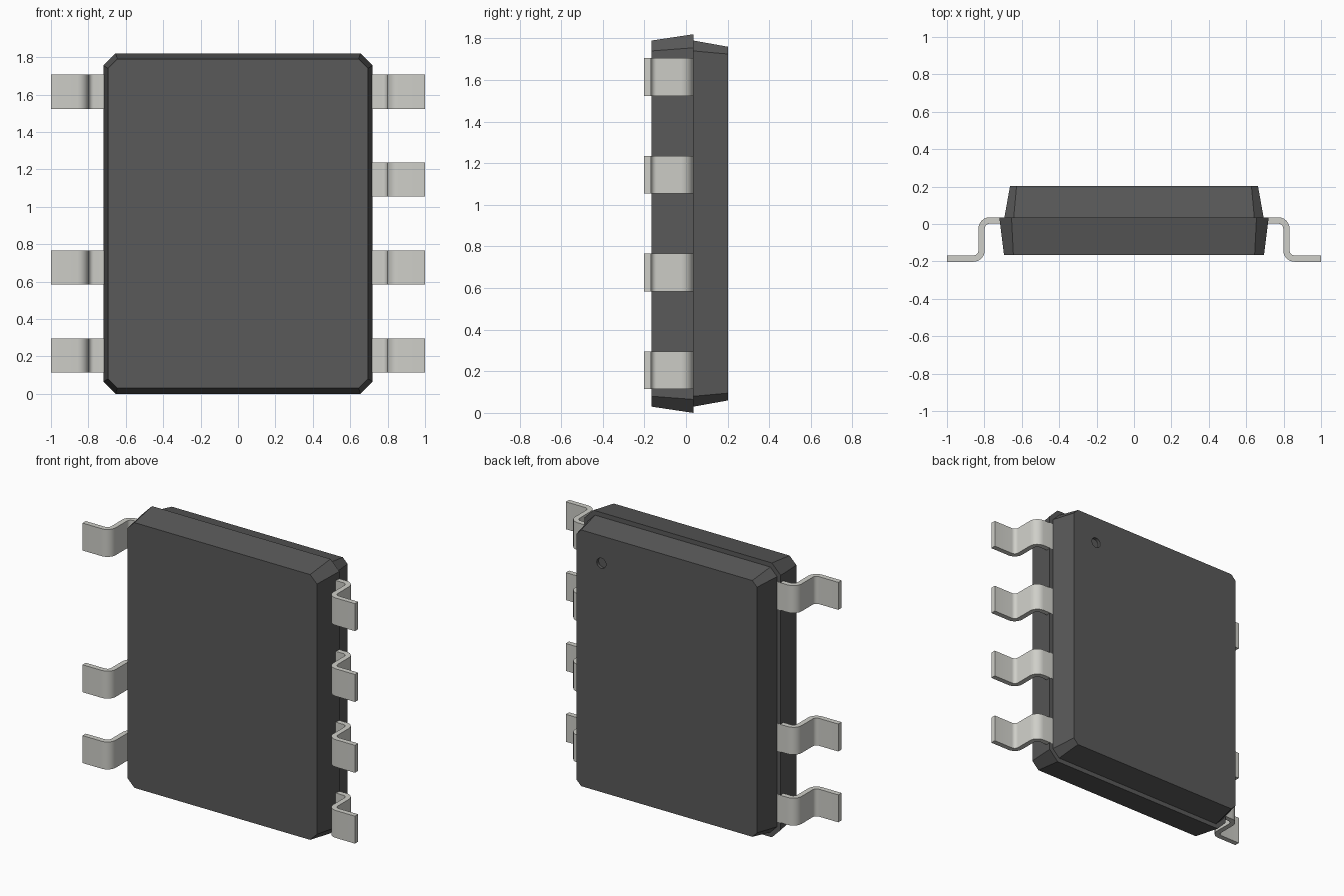
import bpy, bmesh
from math import pi, sin, cos
from mathutils import Matrix

if "Cube" in bpy.data.objects:
    bpy.data.objects.remove(bpy.data.objects["Cube"])

ZC = 0.91  # mid height of the package


def material(name, rgb):
    m = bpy.data.materials.new(name)
    m.diffuse_color = (*rgb, 1)
    m.use_nodes = True
    m.node_tree.nodes["Principled BSDF"].inputs["Base Color"].default_value = m.diffuse_color
    return m


def make_object(name, bm, mat):
    bmesh.ops.recalc_face_normals(bm, faces=bm.faces)
    me = bpy.data.meshes.new(name)
    bm.to_mesh(me)
    bm.free()
    me.materials.append(mat)
    ob = bpy.data.objects.new(name, me)
    bpy.context.collection.objects.link(ob)
    return ob


def activate(ob):
    bpy.ops.object.select_all(action='DESELECT')
    ob.select_set(True)
    bpy.context.view_layer.objects.active = ob


def loft(bm, rings):
    """Skin closed rings of points and cap both ends."""
    vs = [[bm.verts.new(p) for p in r] for r in rings]
    n = len(vs[0])
    for a, b in zip(vs, vs[1:]):
        for i in range(n):
            j = (i + 1) % n
            bm.faces.new((a[i], a[j], b[j], b[i]))
    bm.faces.new(vs[0])
    bm.faces.new(vs[-1])


def octagon(y, w, h, c):
    """Rectangle with chamfered corners, in the plane at y."""
    pts = [(w, h - c), (w - c, h), (c - w, h), (-w, h - c),
           (-w, c - h), (c - w, -h), (w - c, -h), (w, c - h)]
    return [(x, y, ZC + z) for x, z in pts]


dark = material("dark_plastic", (0.1, 0.1, 0.1))
metal = material("tinned_metal", (0.62, 0.62, 0.58))

# Package body: two tapered halves with a step at the parting line
bm = bmesh.new()
loft(bm, [octagon(-0.165, 0.695, 0.88, 0.05),
          octagon(0.035, 0.72, 0.91, 0.065),
          octagon(0.035, 0.693, 0.88, 0.05),
          octagon(0.202, 0.663, 0.85, 0.035)])
body = make_object("package_body", bm, dark)

# Round marker dimple in the back face
bm = bmesh.new()
bmesh.ops.create_cone(bm, cap_ends=True, segments=24, radius1=0.034,
                      radius2=0.034, depth=0.06,
                      matrix=Matrix.Translation((0.48, 0.212, 1.578)) @ Matrix.Rotation(pi / 2, 4, 'X'))
cutter = make_object("dimple_cutter", bm, metal)
cutter.hide_render = True
mod = body.modifiers.new("dimple", 'BOOLEAN')
mod.operation = 'DIFFERENCE'
mod.solver = 'EXACT'
mod.object = cutter
activate(body)
bpy.ops.object.modifier_apply(modifier=mod.name)
bpy.data.objects.remove(cutter)


# Gull-wing lead: offset both sides of a centre line with two bends
T, R, STEPS = 0.034, 0.044, 6
XM, YT, YB = 0.815, 0.019, -0.185


def lead_side(off):
    pts = [(0.66, YT + off)]
    for i in range(STEPS + 1):
        a = pi / 2 * (1 - i / STEPS)
        pts.append((XM - R + (R + off) * cos(a), YT - R + (R + off) * sin(a)))
    for i in range(STEPS + 1):
        a = pi + pi / 2 * i / STEPS
        pts.append((XM + R + (R - off) * cos(a), YB + R + (R - off) * sin(a)))
    return pts + [(1.0, YB + off)]


profile = lead_side(T / 2) + lead_side(-T / 2)[::-1]


def lead(name, side, z):
    bm = bmesh.new()
    loft(bm, [[(side * x, y, z + dz) for x, y in profile] for dz in (-0.091, 0.091)])
    ob = make_object(name, bm, metal)
    activate(ob)
    bpy.ops.object.shade_smooth_by_angle()


# Four leads on the right, three on the left
for label, side, slots in (("right", 1, (0, 1, 2, 3)), ("left", -1, (0, 1, 3))):
    for s in slots:
        lead(f"{label}_lead_{s + 1}", side, 0.205 + 0.47 * s)
